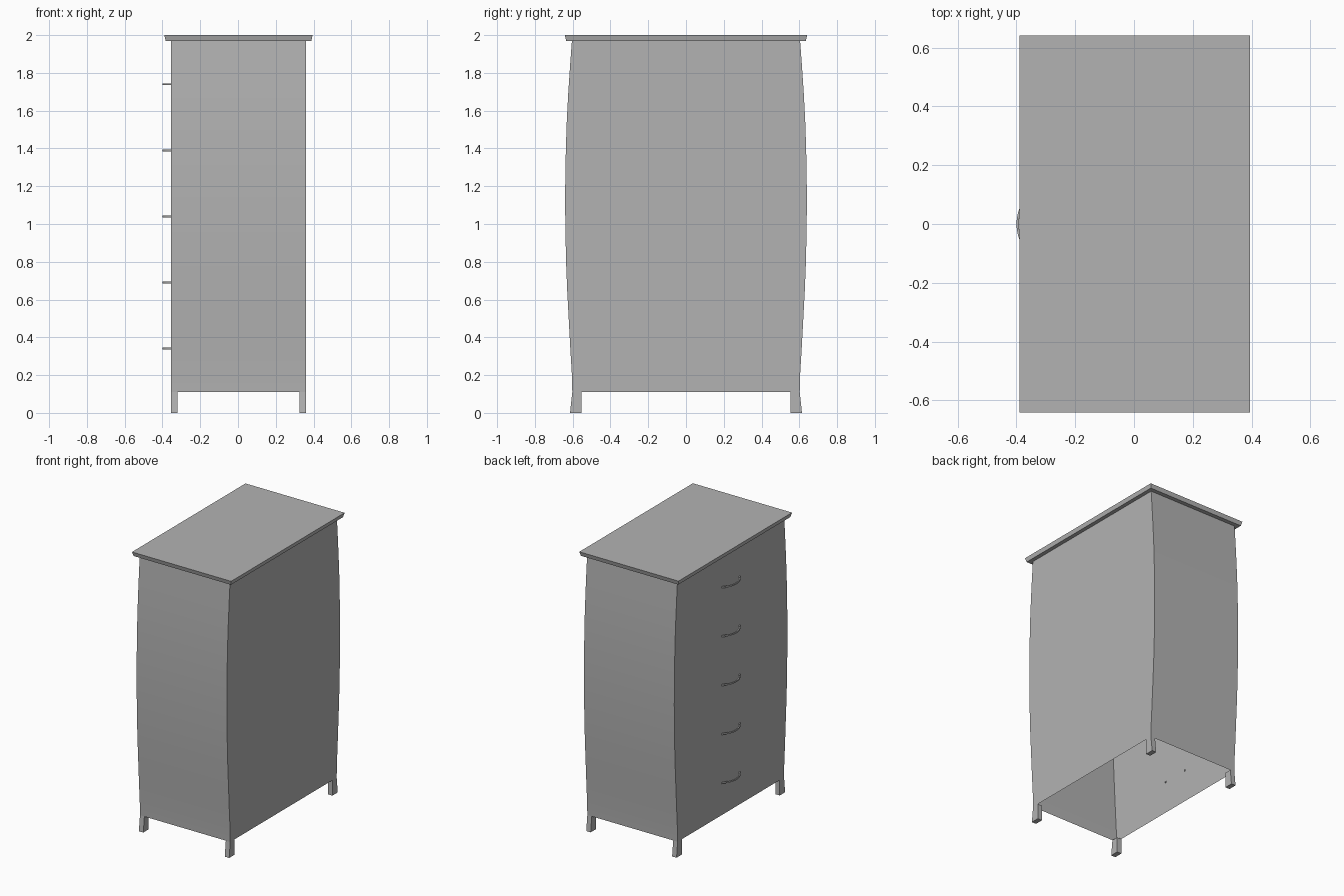
import bpy, bmesh, math

if "Cube" in bpy.data.objects:
    bpy.data.objects.remove(bpy.data.objects["Cube"])

grey = bpy.data.materials.new("plain grey")
grey.diffuse_color = (0.45, 0.45, 0.45, 1)
grey.use_nodes = True
grey.node_tree.nodes["Principled BSDF"].inputs["Base Color"].default_value = grey.diffuse_color

X0, X1 = -0.355, 0.36          # carcass depth
Z_BASE, Z_TOP = 0.11, 1.97     # carcass height


def finish(name, bm, smooth=False):
    bmesh.ops.recalc_face_normals(bm, faces=bm.faces)
    mesh = bpy.data.meshes.new(name)
    bm.to_mesh(mesh)
    bm.free()
    mesh.materials.append(grey)
    obj = bpy.data.objects.new(name, mesh)
    bpy.context.collection.objects.link(obj)
    if smooth:
        bpy.context.view_layer.objects.active = obj
        obj.select_set(True)
        bpy.ops.object.shade_smooth_by_angle(angle=math.radians(30))
        obj.select_set(False)
    return obj


def loft(name, rings, caps=True, smooth=False):
    """Skin a list of four-cornered rings."""
    bm = bmesh.new()
    rows = [[bm.verts.new(p) for p in ring] for ring in rings]
    for a, b in zip(rows, rows[1:]):
        for i in range(4):
            j = (i + 1) % 4
            bm.faces.new((a[i], a[j], b[j], b[i]))
    if caps:
        bm.faces.new(rows[0])
        bm.faces.new(rows[-1])
    return finish(name, bm, smooth)


def rect(x0, x1, y0, y1, z):
    return [(x0, y0, z), (x1, y0, z), (x1, y1, z), (x0, y1, z)]


# Carcass: thin bowed walls, open underneath
bow = [(Z_BASE, 0.602), (0.2, 0.604), (0.35, 0.613), (0.5, 0.621), (0.65, 0.629),
       (0.8, 0.635), (0.95, 0.638), (1.1, 0.64), (1.25, 0.639), (1.4, 0.636),
       (1.55, 0.631), (1.7, 0.623), (1.85, 0.613), (Z_TOP, 0.604)]
loft("carcass", [rect(X0, X1, -w, w, z) for z, w in bow], caps=False, smooth=True)

# Top board with tapered rim
loft("top_board", [rect(-0.383, 0.388, -0.634, 0.634, Z_TOP),
                   rect(-0.39, 0.395, -0.642, 0.642, 2.0)])

# Four short legs, flared outwards at the foot
flare = [(0.0, 0.614), (0.055, 0.608), (Z_BASE, 0.602)]
for xa, xb, depth_name in ((X0, X0 + 0.035, "left"), (X1 - 0.035, X1, "right")):
    for s, side in ((-1, "front"), (1, "back")):
        loft(f"leg_{side}_{depth_name}",
             [rect(xa, xb, *sorted((s * 0.553, s * w)), z) for z, w in flare])

# Five curved drawer pulls
half, sag = 0.105, 0.045
radius = (half ** 2 + sag ** 2) / (2 * sag)
span = math.asin(half / radius)
for n in range(5):
    z = 0.34 + 0.35 * n
    rings = []
    for k in range(13):
        a = span * (k / 6 - 1)
        ring = []
        for r, h in ((0, -1), (0, 1), (-0.008, 1), (-0.008, -1)):
            x = -0.40 + radius - (radius + r) * math.cos(a)
            ring.append((x, (radius + r) * math.sin(a), z + 0.005 * h))
        rings.append(ring)
    loft(f"drawer_pull_{n + 1}", rings, smooth=True)
